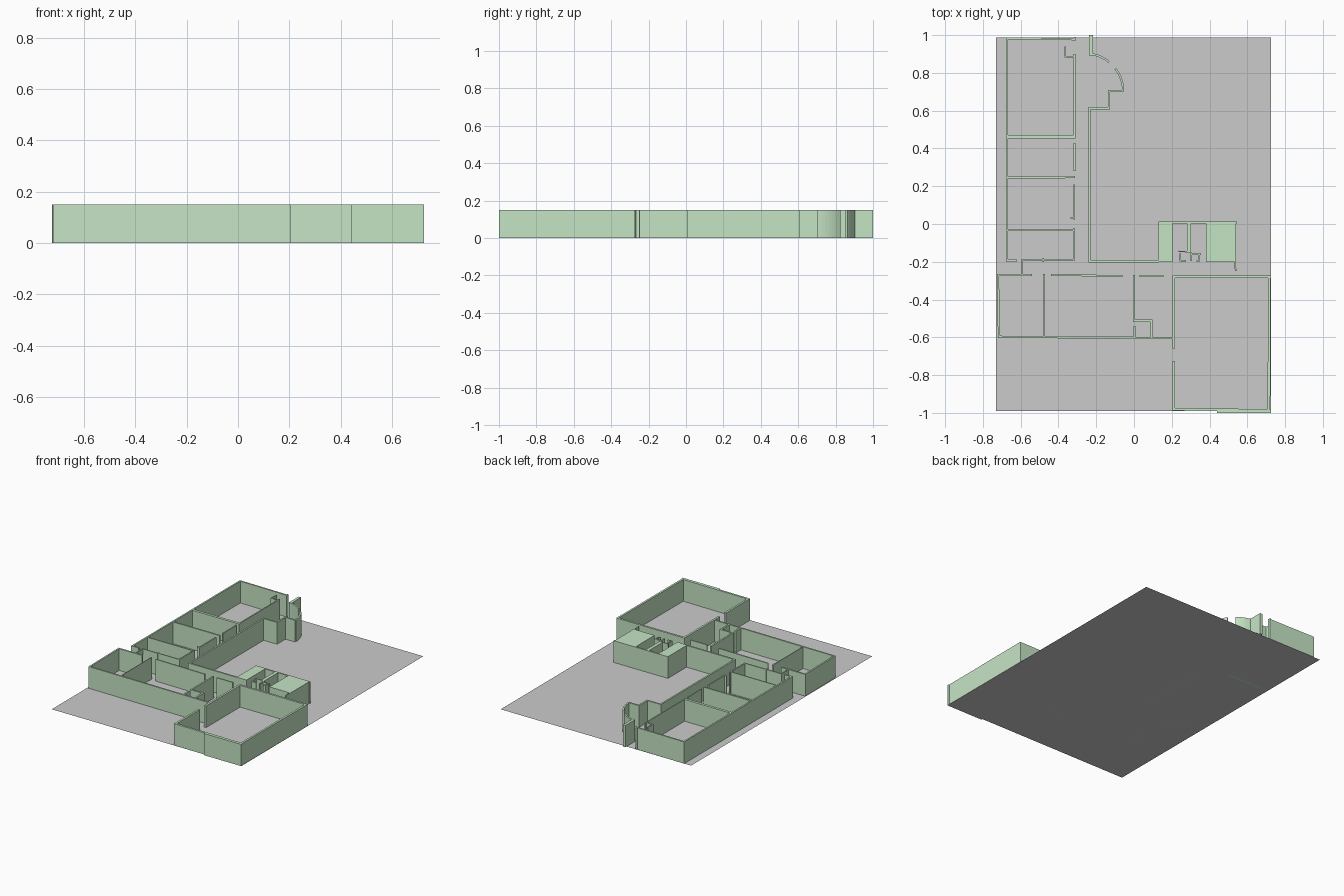
import bpy, bmesh, math
from mathutils import Vector

if "Cube" in bpy.data.objects:
    bpy.data.objects.remove(bpy.data.objects["Cube"])

H = 0.15      # wall height
T = 0.011     # usual wall thickness

green = bpy.data.materials.new("wall_green")
green.diffuse_color = (0.56, 0.78, 0.56, 1)
green.use_nodes = True
green.node_tree.nodes["Principled BSDF"].inputs["Base Color"].default_value = green.diffuse_color


def finish(name, bm, mat=None):
    bmesh.ops.recalc_face_normals(bm, faces=bm.faces)
    me = bpy.data.meshes.new(name)
    bm.to_mesh(me)
    bm.free()
    ob = bpy.data.objects.new(name, me)
    bpy.context.collection.objects.link(ob)
    if mat:
        me.materials.append(mat)
    return ob


def ribbon(bm, pts, t=T):
    """Upright wall along a polyline with mitred corners."""
    p = [Vector(q) for q in pts]
    closed = p[0] == p[-1]
    if closed:
        p.pop()
    n = len(p)
    rings = []
    for i in range(n):
        d = []
        if closed or i > 0:
            d.append((p[i] - p[i - 1]).normalized())
        if closed or i < n - 1:
            d.append((p[(i + 1) % n] - p[i]).normalized())
        na = Vector((-d[0].y, d[0].x))
        nb = Vector((-d[-1].y, d[-1].x))
        m = (na + nb).normalized()
        m *= t / 2 / m.dot(na)
        a, b = p[i] + m, p[i] - m
        rings.append([bm.verts.new((c.x, c.y, z))
                      for c, z in ((a, 0), (b, 0), (b, H), (a, H))])
    for i in range(n if closed else n - 1):
        r, s = rings[i], rings[(i + 1) % n]
        for k in range(4):
            bm.faces.new((r[k], r[(k + 1) % 4], s[(k + 1) % 4], s[k]))
    if not closed:
        bm.faces.new(rings[0])
        bm.faces.new(rings[-1])


def walls(name, *paths, t=T):
    bm = bmesh.new()
    for path in paths:
        ribbon(bm, path, t)
    return finish(name, bm, green)


def block(name, x0, x1, y0, y1):
    y = (y0 + y1) / 2
    return walls(name, [(x0, y), (x1, y)], t=y1 - y0)


def arc(a0, a1, n=7, c=(-0.26, 0.70), r=0.203):
    return [(c[0] + r * math.cos(math.radians(a0 + (a1 - a0) * i / n)),
             c[1] + r * math.sin(math.radians(a0 + (a1 - a0) * i / n)))
            for i in range(n + 1)]


# Floor sheet
bm = bmesh.new()
bm.faces.new([bm.verts.new((x, y, 0)) for x, y in
              ((-0.73, -0.99), (0.725, -0.99), (0.725, 0.987), (-0.73, 0.987))])
finish("floor", bm)

# North wing: outer shell, corridor side with door gaps, cross partitions
walls("north_wing_outer_wall",
      [(-0.31, 0.978), (-0.672, 0.983), (-0.672, -0.193), (-0.62, -0.193)])
walls("north_wing_corridor_wall",
      [(-0.315, 0.90), (-0.315, 0.46)], [(-0.315, 0.43), (-0.315, 0.28)],
      [(-0.317, 0.21), (-0.317, 0.025)], [(-0.318, -0.02), (-0.318, -0.19)],
      [(-0.335, 0.033), (-0.315, 0.033)], t=0.008)
block("north_partition_1", -0.67, -0.31, 0.453, 0.471)
walls("north_partition_2", [(-0.67, 0.246), (-0.312, 0.248)])
walls("north_partition_3", [(-0.67, -0.033), (-0.318, -0.033)], t=0.007)
walls("north_wing_end_wall",
      [(-0.312, -0.188), (-0.595, -0.191), (-0.595, -0.273)], t=0.008)
walls("north_closet", [(-0.365, 0.94), (-0.365, 0.885), (-0.315, 0.885)], t=0.008)
walls("corner_posts", [(-0.48, -0.18), (-0.48, -0.20)],
      [(-0.477, -0.265), (-0.477, -0.30)], [(-0.313, 0.99), (-0.313, 0.97)], t=0.009)

# Corridor wall leading to the curved entrance
walls("corridor_wall",
      [(0.13, -0.197), (-0.235, -0.197), (-0.235, 0.613), (-0.133, 0.613),
       (-0.133, 0.705), (-0.056, 0.705)])
walls("curved_entrance", arc(2, 37), arc(51, 79))
block("entrance_pier", -0.237, -0.218, 0.893, 1.0)

# Service block: solid masses around two open shafts
block("service_mass_left", 0.13, 0.205, -0.20, 0.01)
block("service_mass_middle", 0.28, 0.303, -0.145, 0.005)
block("service_mass_right", 0.38, 0.54, -0.20, 0.005)
walls("service_back_wall", [(0.13, 0.007), (0.545, 0.007)], t=0.01)
walls("service_side_wall", [(0.535, -0.19), (0.538, -0.25)], t=0.008)
walls("service_stubs",
      [(0.235, -0.145), (0.30, -0.147)], [(0.245, -0.155), (0.245, -0.195), (0.275, -0.195)],
      [(0.303, -0.15), (0.303, -0.197)], [(0.303, -0.16), (0.355, -0.16)],
      [(0.33, -0.195), (0.345, -0.195), (0.345, -0.165)], t=0.007)

# South-west wing
walls("west_wing_outer_wall",
      [(-0.54, -0.271), (-0.72, -0.271), (-0.715, -0.597), (0.205, -0.604)])
walls("west_wing_corridor_wall",
      [(-0.44, -0.27), (-0.06, -0.275)], [(0.03, -0.275), (0.155, -0.275)], t=0.009)
walls("west_partition", [(-0.477, -0.28), (-0.477, -0.595)], t=0.004)
walls("vestibule",
      [(0.001, -0.27), (0.001, -0.512), (0.092, -0.512), (0.092, -0.60)],
      [(0.003, -0.54), (0.003, -0.60)])

# Large south-east hall with a door gap on its west side
walls("south_hall",
      [(0.21, -0.66), (0.21, -0.28), (0.717, -0.28), (0.714, -0.987),
       (0.21, -0.981), (0.21, -0.725)], t=0.014)
block("south_hall_front_sill", 0.44, 0.725, -1.0, -0.985)
